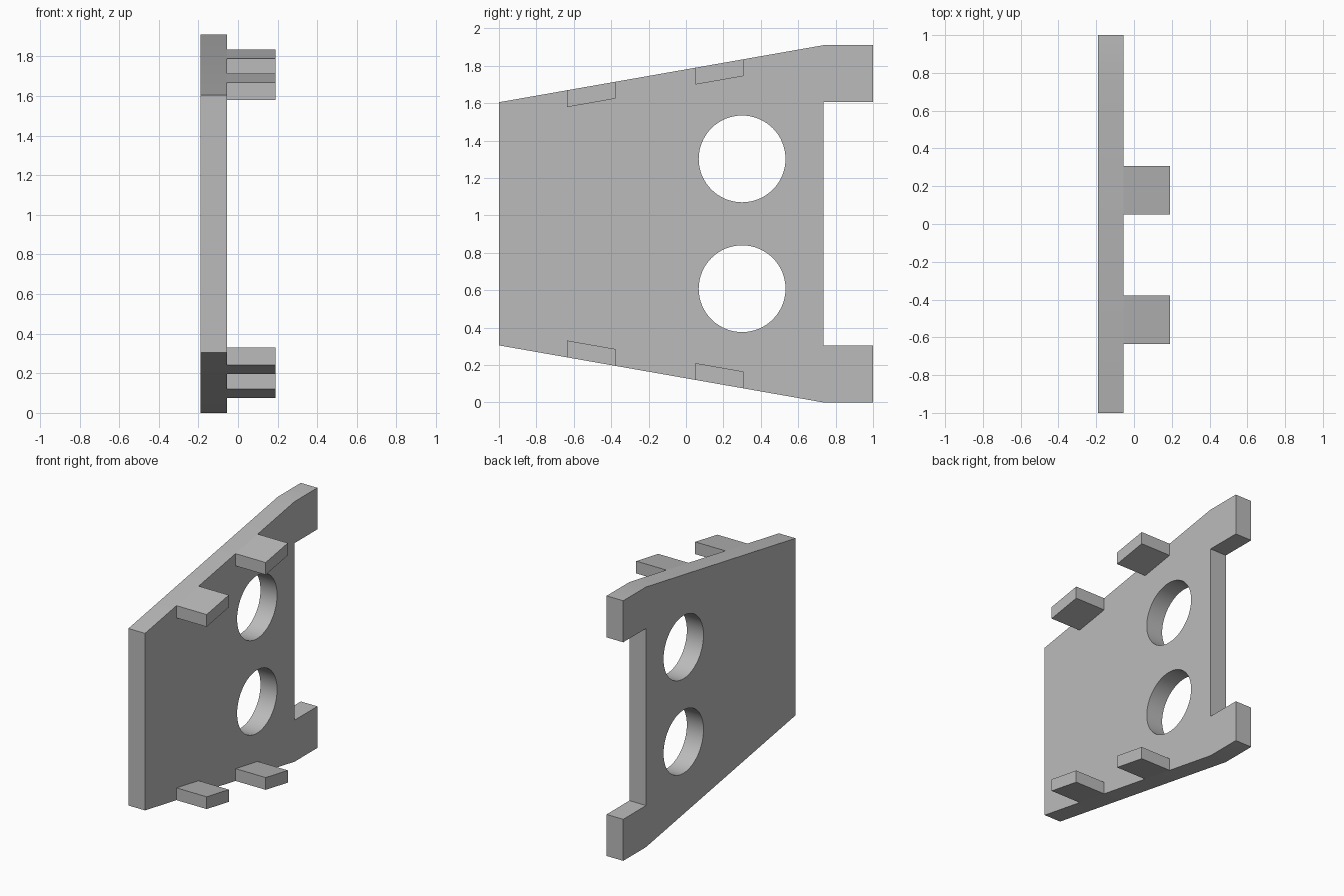
import bpy, bmesh, math

cube = bpy.data.objects.get("Cube")
if cube:
    bpy.data.objects.remove(cube, do_unlink=True)

grey = bpy.data.materials.new("plain_grey")
grey.use_nodes = True
colour = (0.5, 0.5, 0.5, 1)
grey.diffuse_color = colour
grey.node_tree.nodes["Principled BSDF"].inputs["Base Color"].default_value = colour

HEIGHT = 1.91
MID = HEIGHT / 2
X_BACK, X_FACE, X_TAB = -0.19, -0.055, 0.19
FRONT, NOTCH, BACK = -1.0, 0.735, 1.0
EDGE = 0.305  # height of the lower edge at the front, and of the notch floor


def slab(name, profile, x0, x1):
    """Extrude a (y, z) profile along x."""
    bm = bmesh.new()
    face = bm.faces.new([bm.verts.new((x0, y, z)) for y, z in profile])
    out = bmesh.ops.extrude_face_region(bm, geom=[face])
    moved = [g for g in out["geom"] if isinstance(g, bmesh.types.BMVert)]
    bmesh.ops.translate(bm, verts=moved, vec=(x1 - x0, 0, 0))
    bmesh.ops.recalc_face_normals(bm, faces=bm.faces)
    mesh = bpy.data.meshes.new(name)
    bm.to_mesh(mesh)
    bm.free()
    mesh.materials.append(grey)
    ob = bpy.data.objects.new(name, mesh)
    bpy.context.collection.objects.link(ob)
    return ob


def lower_edge(y):
    return EDGE * (NOTCH - y) / (NOTCH - FRONT)


# Tapered plate with two rear arms
lower = [(FRONT, EDGE), (NOTCH, 0), (BACK, 0), (BACK, EDGE), (NOTCH, EDGE)]
upper = [(y, HEIGHT - z) for y, z in reversed(lower)]
plate = slab("side_plate", lower + upper, X_BACK, X_FACE)

# Round holes through the plate
for side in (-1, 1):
    bpy.ops.mesh.primitive_cylinder_add(
        vertices=64, radius=0.232, depth=1, rotation=(0, math.pi / 2, 0),
        location=(X_FACE, 0.3, MID + side * 0.347))
    cutter = bpy.context.object
    cutter.name = "hole_cutter"
    cutter.hide_render = True
    cutter.data.materials.append(grey)
    bpy.context.view_layer.objects.active = plate
    cut = plate.modifiers.new("hole", "BOOLEAN")
    cut.operation = "DIFFERENCE"
    cut.solver = "EXACT"
    cut.object = cutter
    bpy.ops.object.modifier_apply(modifier=cut.name)
    bpy.data.objects.remove(cutter, do_unlink=True)

bpy.ops.object.select_all(action="DESELECT")
plate.select_set(True)
bpy.context.view_layer.objects.active = plate
bpy.ops.object.shade_smooth_by_angle(angle=math.radians(30))

# Slanted tabs along the upper and lower edges
for place, y0 in (("front", -0.635), ("rear", 0.05)):
    y1 = y0 + 0.257
    a, b = lower_edge(y0), lower_edge(y1)
    tab = [(y0, a), (y1, b), (y1, b + 0.09), (y0, a + 0.09)]
    slab("lower_" + place + "_tab", tab, X_FACE, X_TAB)
    slab("upper_" + place + "_tab", [(y, HEIGHT - z) for y, z in tab], X_FACE, X_TAB)
